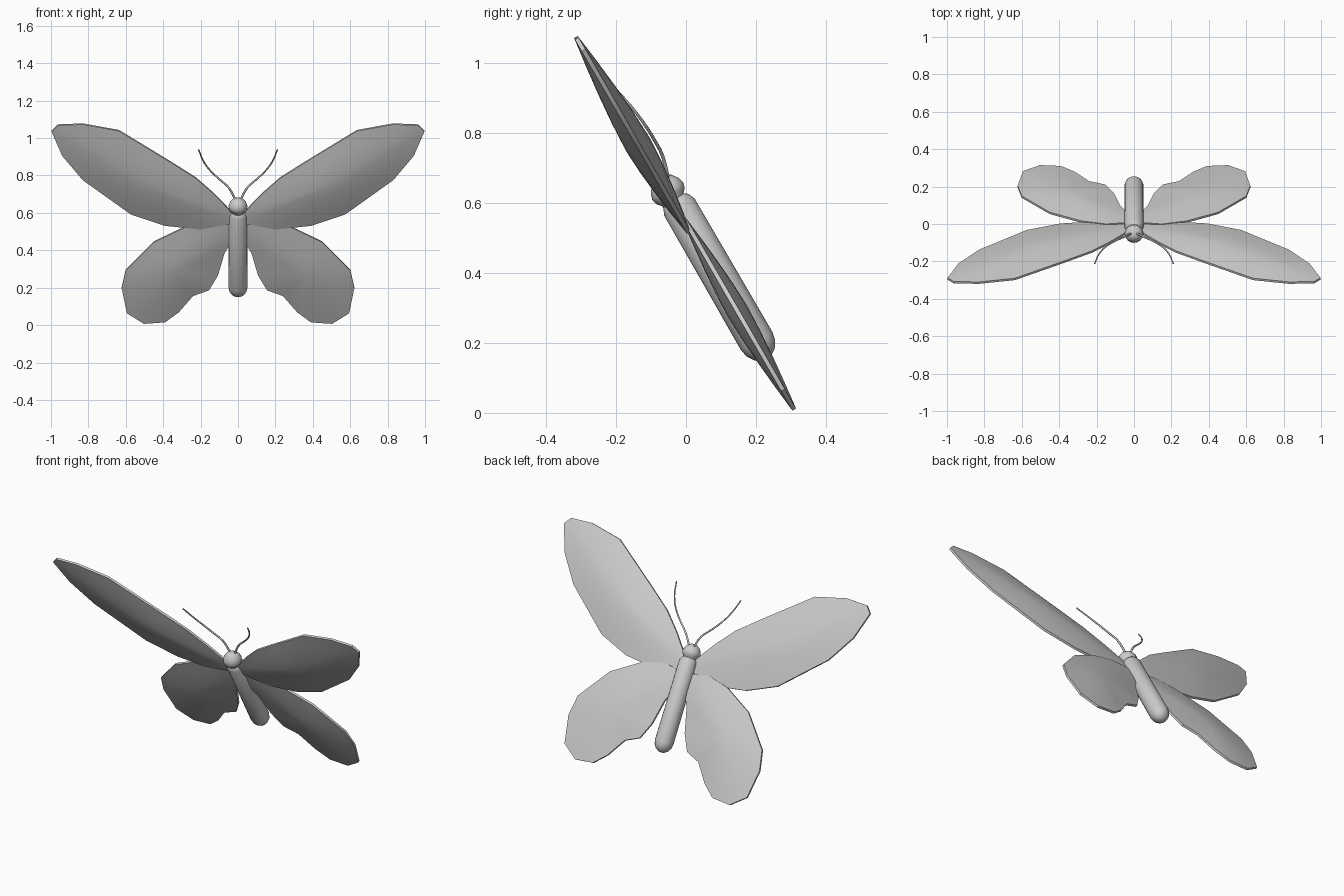
import bpy, bmesh, math
from mathutils import Vector

if "Cube" in bpy.data.objects:
    bpy.data.objects.remove(bpy.data.objects["Cube"])

TILT = math.radians(30)
C, S = math.cos(TILT), math.sin(TILT)
ROOT_Z = 0.54

grey = bpy.data.materials.new("plain_grey")
grey.diffuse_color = (0.6, 0.6, 0.6, 1)
grey.use_nodes = True
grey.node_tree.nodes["Principled BSDF"].inputs["Base Color"].default_value = grey.diffuse_color


def place(x, u, n):
    """Leaning frame: x across, u along the body toward the head, n out of the back."""
    return Vector((x, -S * u + C * n, ROOT_Z + C * u + S * n))


def finish(bm, name, angle):
    bmesh.ops.recalc_face_normals(bm, faces=bm.faces[:])
    me = bpy.data.meshes.new(name)
    bm.to_mesh(me)
    bm.free()
    ob = bpy.data.objects.new(name, me)
    bpy.context.collection.objects.link(ob)
    me.materials.append(grey)
    bpy.ops.object.select_all(action='DESELECT')
    ob.select_set(True)
    bpy.context.view_layer.objects.active = ob
    bpy.ops.object.shade_smooth_by_angle(angle=math.radians(angle))
    return ob


def bridge(bm, a, b):
    for i in range(len(a)):
        j = (i + 1) % len(a)
        bm.faces.new((a[i], a[j], b[j], b[i]))


def fan(bm, ring, tip):
    for i in range(len(ring)):
        bm.faces.new((ring[i], ring[(i + 1) % len(ring)], tip))


def lathe(name, profile, offset, sides=16):
    """Round part about the leaning axis; first and last profile points are poles."""
    bm = bmesh.new()
    rings = []
    for u, r in profile[1:-1]:
        rings.append([bm.verts.new(place(r * math.cos(t), u, offset + r * math.sin(t)))
                      for t in (2 * math.pi * k / sides for k in range(sides))])
    for a, b in zip(rings, rings[1:]):
        bridge(bm, a, b)
    fan(bm, rings[0], bm.verts.new(place(0, profile[0][0], offset)))
    fan(bm, rings[-1], bm.verts.new(place(0, profile[-1][0], offset)))
    return finish(bm, name, 40)


def wing(name, outline, centre, side, offset, bulge, rim=0.006):
    """Lens-shaped wing: rings shrink from the outline to the centre on both faces."""
    bm = bmesh.new()
    to_u = lambda z: (z - ROOT_Z) / C
    cx, cu = centre[0], to_u(centre[1])
    rims = []
    for face in (1, -1):
        rings = []
        for s in (1.0, 0.75, 0.5, 0.25):
            h = face * (rim + bulge * (1 - s ** 1.5))
            rings.append([bm.verts.new(place(side * (cx + s * (x - cx)),
                                             cu + s * (to_u(z) - cu), offset + h))
                          for x, z in outline])
        for a, b in zip(rings, rings[1:]):
            bridge(bm, a, b)
        fan(bm, rings[-1], bm.verts.new(place(side * cx, cu, offset + face * (rim + bulge))))
        rims.append(rings[0])
    bridge(bm, *rims)
    return finish(bm, name, 40)


# Wing outlines (x, height)
upper = [(0.02, 0.55), (0.2, 0.516), (0.39, 0.536), (0.572, 0.596), (0.83, 0.78),
         (0.94, 0.91), (0.997, 1.04), (0.963, 1.073), (0.83, 1.078), (0.636, 1.043),
         (0.36, 0.875), (0.225, 0.79), (0.128, 0.705), (0.06, 0.635), (0.02, 0.585)]
lower = [(0.02, 0.47), (0.04, 0.54), (0.15, 0.553), (0.28, 0.525), (0.45, 0.444),
         (0.6, 0.294), (0.622, 0.198), (0.594, 0.064), (0.503, 0.008), (0.39, 0.016),
         (0.316, 0.07), (0.24, 0.157), (0.155, 0.187), (0.107, 0.267), (0.072, 0.385)]
feeler = [(0.012, -0.05, 0.665), (0.05, -0.067, 0.735), (0.1, -0.09, 0.78),
          (0.15, -0.12, 0.828), (0.187, -0.16, 0.88), (0.21, -0.212, 0.938)]

for side, label in ((1, "right"), (-1, "left")):
    wing("upper_wing_" + label, upper, (0.5, 0.77), side, -0.005, 0.033)
    wing("lower_wing_" + label, lower, (0.36, 0.29), side, 0.003, 0.026)

    # Antenna: thin tapered tube
    cu = bpy.data.curves.new("antenna_" + label, 'CURVE')
    cu.dimensions = '3D'
    cu.bevel_depth = 0.006
    cu.bevel_resolution = 1
    cu.use_fill_caps = True
    cu.resolution_u = 3
    sp = cu.splines.new('BEZIER')
    sp.bezier_points.add(len(feeler) - 1)
    for i, (p, (x, y, z)) in enumerate(zip(sp.bezier_points, feeler)):
        p.co = (side * x, y, z)
        p.handle_left_type = p.handle_right_type = 'AUTO'
        p.radius = 1 - 0.08 * i
    cu.materials.append(grey)
    bpy.context.collection.objects.link(bpy.data.objects.new("antenna_" + label, cu))

# Body and head
lathe("body", [(0.082, 0), (0.08, 0.03), (0.072, 0.041), (0.052, 0.05), (-0.39, 0.052),
               (-0.415, 0.047), (-0.435, 0.034), (-0.447, 0.016), (-0.45, 0)], 0.008)
lathe("head", [(0.157, 0), (0.154, 0.015), (0.144, 0.032), (0.127, 0.045), (0.108, 0.051),
               (0.092, 0.047), (0.08, 0.036), (0.06, 0.033), (0.055, 0)], 0.002)
